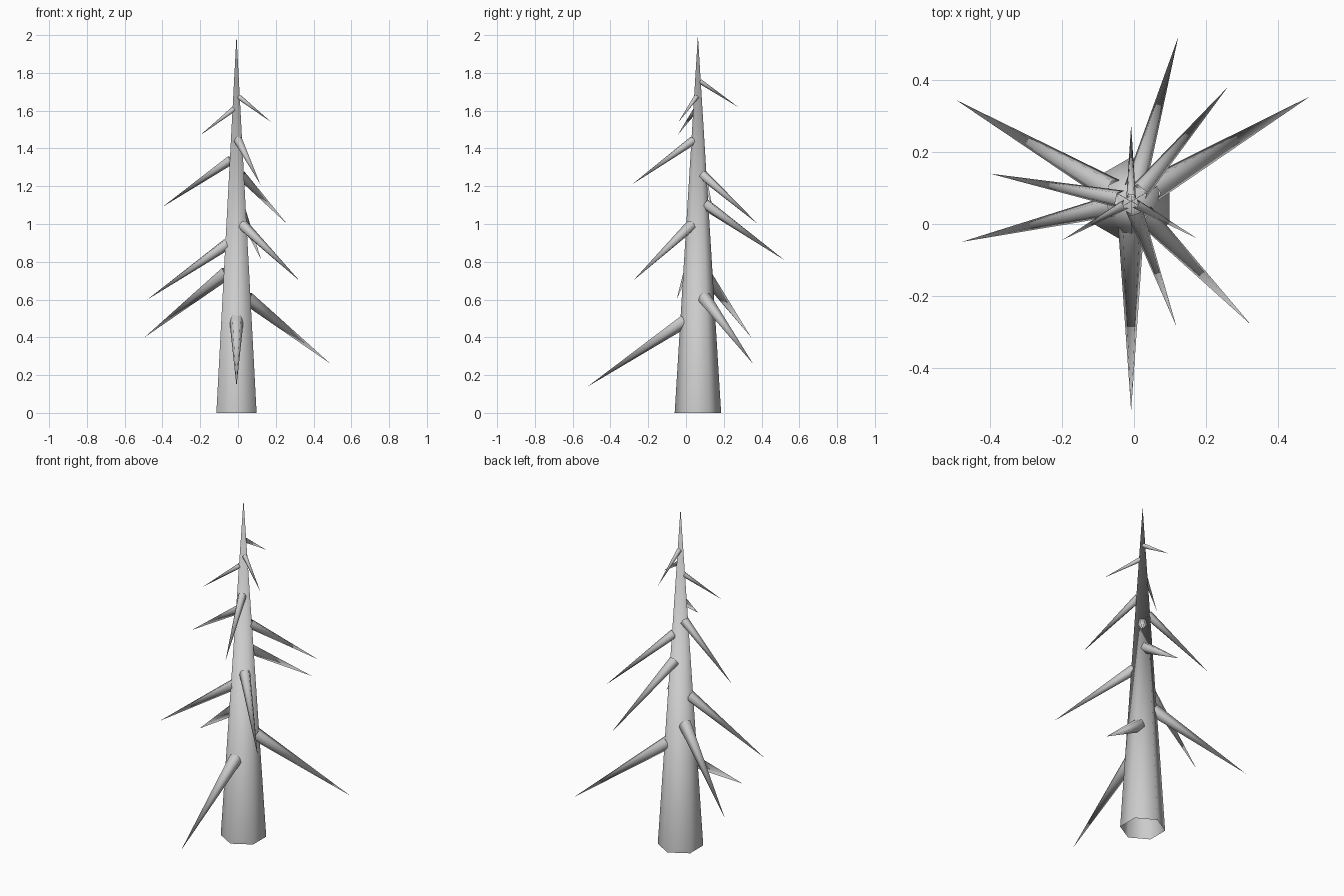
import bpy
from math import sin, cos, pi
from mathutils import Vector

if "Cube" in bpy.data.objects:
    bpy.data.objects.remove(bpy.data.objects["Cube"])

AX, AY = -0.008, 0.063      # trunk axis
TRUNK_R, HEIGHT = 0.123, 2.0
SLOPE = 0.68                # branch drop per unit of reach


def spike(name, base, tip, radius, sides, side_dir, up_dir, turn):
    """Open-based low-poly cone from base ring to a sharp tip."""
    ring = []
    for i in range(sides):
        a = turn + 2 * pi * i / sides
        ring.append(base + side_dir * (radius * cos(a)) + up_dir * (radius * sin(a)))
    faces = [(i, (i + 1) % sides, sides) for i in range(sides)]
    mesh = bpy.data.meshes.new(name)
    mesh.from_pydata([tuple(v) for v in ring + [tip]], [], faces)
    mesh.shade_smooth()
    mesh.update()
    obj = bpy.data.objects.new(name, mesh)
    bpy.context.collection.objects.link(obj)
    return obj


# Trunk: six-sided tapering spike with corners towards front and back
spike("trunk", Vector((AX, AY, 0)), Vector((AX, AY, HEIGHT)), TRUNK_R, 6,
      Vector((1, 0, 0)), Vector((0, 1, 0)), pi / 2)

# Branch tips, lowest to highest
tips = [
    (-0.008, -0.52, 0.14), (0.49, 0.355, 0.26), (-0.495, 0.345, 0.40),
    (-0.48, -0.05, 0.60), (0.325, -0.28, 0.70), (0.123, 0.52, 0.81),
    (0.26, 0.38, 1.00), (-0.40, 0.14, 1.09), (0.118, -0.285, 1.21),
    (-0.20, -0.045, 1.47), (0.175, -0.04, 1.54), (-0.008, 0.275, 1.62),
]

# Branches: drooping spikes rooted just inside the trunk surface
for n, t in enumerate(tips):
    tip = Vector(t)
    out = Vector((tip.x - AX, tip.y - AY, 0))
    reach = out.length
    out.normalize()
    root_z = tip.z + SLOPE * reach * 0.88
    start = 0.75 * TRUNK_R * (1 - root_z / HEIGHT)
    base = Vector((AX, AY, tip.z + SLOPE * (reach - start))) + out * start
    axis = (tip - base).normalized()
    side = Vector((0, 0, 1)).cross(axis).normalized()
    up = axis.cross(side)
    spike(f"branch_{n + 1}", base, tip, 0.066 * reach, 5, side, up, -pi / 2)
